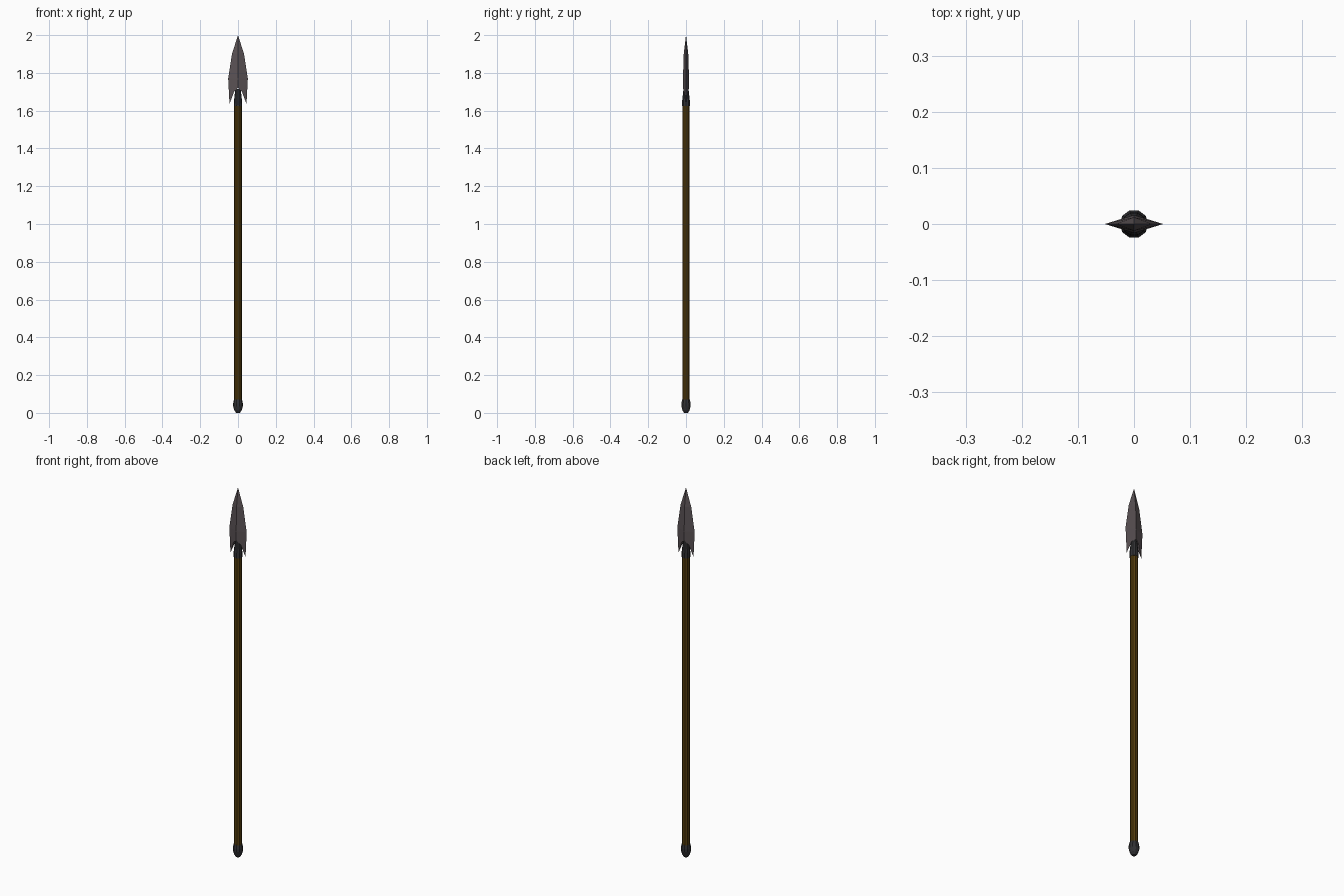
import bpy, bmesh, math

if "Cube" in bpy.data.objects:
    bpy.data.objects.remove(bpy.data.objects["Cube"])

def mat(name, col):
    m = bpy.data.materials.new(name)
    m.diffuse_color = (*col, 1)
    m.use_nodes = True
    m.node_tree.nodes["Principled BSDF"].inputs["Base Color"].default_value = m.diffuse_color
    return m

BLADE = mat("grey steel", (0.102, 0.084, 0.090))
IRON = mat("dark iron", (0.030, 0.030, 0.033))
WOOD = mat("brown wood", (0.088, 0.046, 0.004))

def finish(name, bm, material):
    bmesh.ops.recalc_face_normals(bm, faces=bm.faces)
    me = bpy.data.meshes.new(name)
    bm.to_mesh(me)
    bm.free()
    me.materials.append(material)
    ob = bpy.data.objects.new(name, me)
    bpy.context.collection.objects.link(ob)
    return ob

def lathe(name, profile, material, n=10):
    """Faceted solid of revolution from (radius, z) pairs."""
    bm = bmesh.new()
    rings = [[bm.verts.new((r * math.cos(2 * math.pi * i / n),
                            r * math.sin(2 * math.pi * i / n), z))
              for i in range(n)] for r, z in profile]
    for a, b in zip(rings, rings[1:]):
        for i in range(n):
            j = (i + 1) % n
            bm.faces.new((a[i], a[j], b[j], b[i]))
    bm.faces.new(rings[0])
    bm.faces.new(rings[-1])
    return finish(name, bm, material)

# wooden shaft
lathe("shaft", [(0.02, 0.04), (0.02, 1.64)], WOOD)
# rounded iron butt cap
lathe("butt_cap", [(0.010, 0.0), (0.019, 0.012), (0.0255, 0.035),
                   (0.0255, 0.05), (0.0215, 0.07)], IRON)
# tapered socket holding the blade
lathe("socket", [(0.0215, 1.625), (0.021, 1.655), (0.014, 1.715)], IRON)

# barbed blade: diamond section with a central ridge, mirrored on x and y
bm = bmesh.new()
for sx in (-1, 1):
    def v(x, y, z):
        return bm.verts.new((sx * x, y, z))
    for sy in (-1, 1):
        tip, e1, e2, barb = v(0, 0, 2), v(0.032, 0, 1.90), v(0.052, 0, 1.77), v(0.045, 0, 1.635)
        r1, r2, r3 = v(0, sy * 0.012, 1.90), v(0, sy * 0.016, 1.77), v(0, sy * 0.016, 1.72)
        notch, mid_n, mid_r = v(0.021, sy * 0.009, 1.70), v(0.021, 0, 1.70), v(0, 0, 1.72)
        for f in ((tip, e1, r1), (r1, e1, e2, r2), (r2, e2, notch), (e2, barb, notch),
                  (r2, notch, r3), (barb, mid_n, notch), (notch, mid_n, mid_r, r3)):
            bm.faces.new(f)
bmesh.ops.remove_doubles(bm, verts=bm.verts, dist=0.0005)
finish("blade", bm, BLADE)
